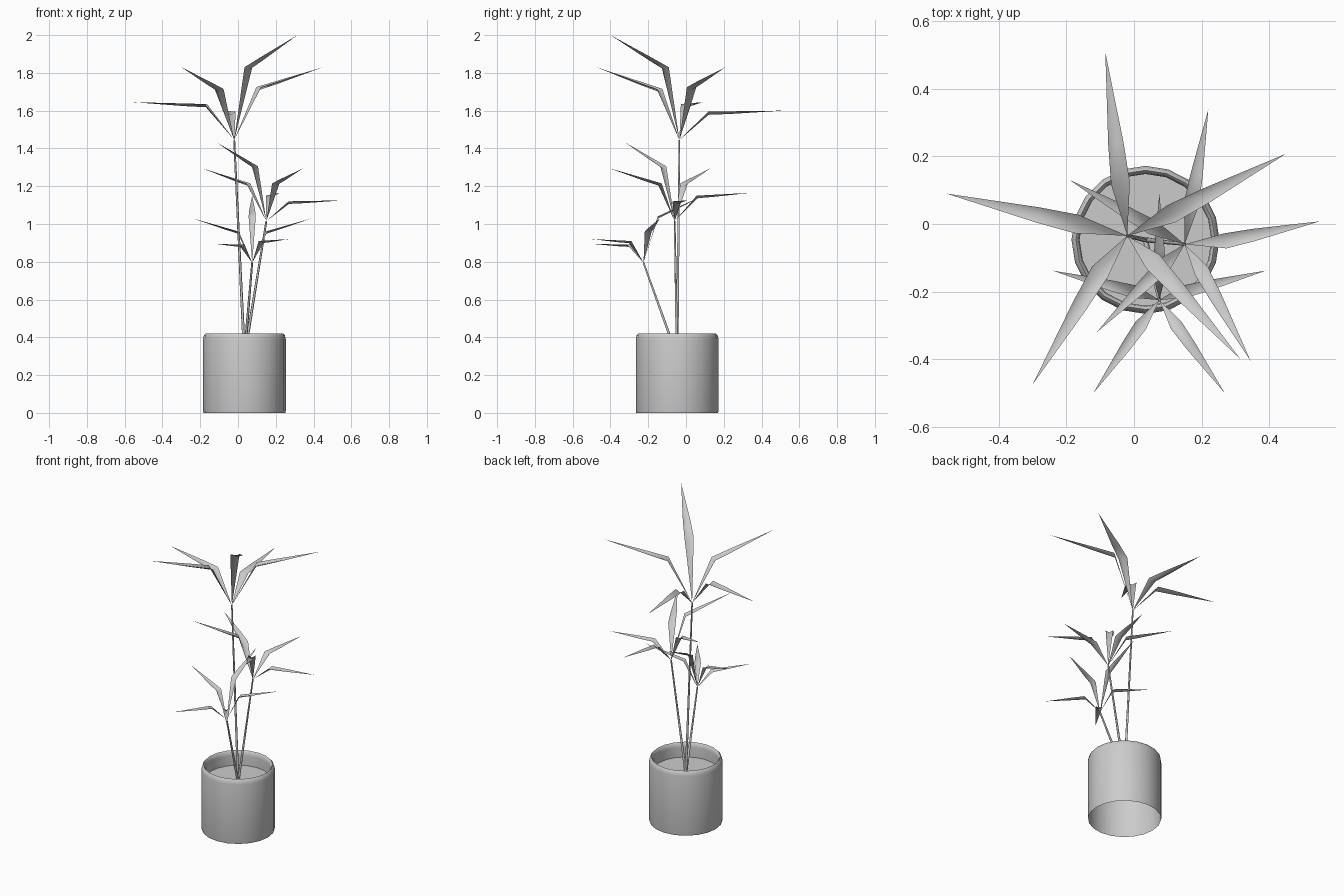
import bpy
import math
from mathutils import Vector

cube = bpy.data.objects.get("Cube")
if cube:
    bpy.data.objects.remove(cube, do_unlink=True)

grey = bpy.data.materials.new("plain grey")
grey.use_nodes = True
COLOUR = (0.6, 0.6, 0.6, 1)
grey.diffuse_color = COLOUR
grey.node_tree.nodes["Principled BSDF"].inputs["Base Color"].default_value = COLOUR

ROOT = Vector((0.034, -0.047, 0.3))
POT_SIDES = 20


def add_mesh(name, verts, faces, angle):
    mesh = bpy.data.meshes.new(name)
    mesh.from_pydata(verts, [], faces)
    mesh.materials.append(grey)
    obj = bpy.data.objects.new(name, mesh)
    bpy.context.collection.objects.link(obj)
    bpy.ops.object.select_all(action="DESELECT")
    obj.select_set(True)
    bpy.context.view_layer.objects.active = obj
    bpy.ops.object.shade_smooth_by_angle(angle=math.radians(angle))


def lathe(name, profile, sides, cap_end=False):
    """Turn a (radius, height) profile around the pot axis."""
    verts = []
    for r, z in profile:
        for i in range(sides):
            a = math.tau * i / sides
            verts.append((ROOT.x + r * math.cos(a), ROOT.y + r * math.sin(a), z))
    faces = []
    for k in range(len(profile) - 1):
        for i in range(sides):
            j = (i + 1) % sides
            faces.append((k * sides + i, k * sides + j,
                          (k + 1) * sides + j, (k + 1) * sides + i))
    if cap_end:
        last = (len(profile) - 1) * sides
        faces.append(tuple(range(last, last + sides)))
    add_mesh(name, verts, faces, 60)


def stem(name, top):
    """Thin tapered stalk from the soil to the leaf cluster."""
    axis = (top - ROOT).normalized()
    u = axis.cross(Vector((0, 1, 0))).normalized()
    v = axis.cross(u)
    n = 6
    verts = []
    for centre, r in ((ROOT, 0.008), (top, 0.005)):
        for i in range(n):
            a = math.tau * i / n
            verts.append(centre + r * (math.cos(a) * u + math.sin(a) * v))
    faces = [(i, i + n, (i + 1) % n + n, (i + 1) % n) for i in range(n)]
    add_mesh(name, verts, faces, 70)


def leaf(name, base, knee, tip, width):
    """Blade folded along its midrib, rising to a knee and tapering to a point."""
    side = Vector((base.y - tip.y, tip.x - base.x, 0)).normalized() * width / 2
    sag = Vector((0, 0, -0.3 * width))
    verts = [base]
    for centre, scale in ((knee, 1), (knee.lerp(tip, 0.3), 0.82)):
        verts += [centre + side * scale, centre + sag * scale, centre - side * scale]
    verts.append(tip)
    faces = [(0, 2, 1), (0, 3, 2), (1, 2, 5, 4), (2, 3, 6, 5), (4, 5, 7), (5, 6, 7)]
    add_mesh(name, verts, faces, 85)


# Bottomless pot with a rounded lip, and the soil inside
lathe("pot", [(0.217, 0), (0.219, 0.01), (0.219, 0.39), (0.214, 0.412),
              (0.206, 0.42), (0.198, 0.412), (0.195, 0.39), (0.195, 0.31)], POT_SIDES)
lathe("soil", [(0.196, 0.325)], POT_SIDES, cap_end=True)

# Each cluster: top of stem, blade width, and (knee, tip) of its leaves
clusters = {
    "tall": ((-0.02, -0.035, 1.445), 0.056, [
        ((-0.17, 0.0, 1.635), (-0.555, 0.09, 1.645)),
        ((-0.04, 0.12, 1.595), (-0.085, 0.51, 1.6)),
        ((0.11, 0.03, 1.725), (0.45, 0.208, 1.83)),
        ((0.055, -0.11, 1.83), (0.315, -0.4, 2.0)),
        ((-0.1, -0.14, 1.715), (-0.3, -0.475, 1.83))]),
    "middle": ((0.15, -0.06, 1.015), 0.045, [
        ((0.09, -0.12, 1.305), (-0.11, -0.32, 1.43)),
        ((0.055, -0.01, 1.215), (-0.19, 0.13, 1.295)),
        ((0.2, -0.14, 1.215), (0.345, -0.405, 1.295)),
        ((0.27, -0.05, 1.12), (0.55, 0.008, 1.125)),
        ((0.17, 0.06, 1.15), (0.22, 0.34, 1.165))]),
    "low": ((0.075, -0.225, 0.795), 0.038, [
        ((0.15, -0.2, 0.96), (0.39, -0.138, 1.03)),
        ((0.0, -0.2, 0.96), (-0.24, -0.138, 1.03)),
        ((0.125, -0.3, 0.91), (0.268, -0.5, 0.92)),
        ((0.02, -0.3, 0.89), (-0.12, -0.5, 0.895)),
        ((0.075, -0.15, 1.04), (0.075, 0.09, 1.15))]),
}
for label, (top, width, leaves) in clusters.items():
    top = Vector(top)
    stem(label + "_stem", top)
    for i, (knee, tip) in enumerate(leaves, 1):
        leaf(f"{label}_leaf_{i}", top, Vector(knee), Vector(tip), width)
